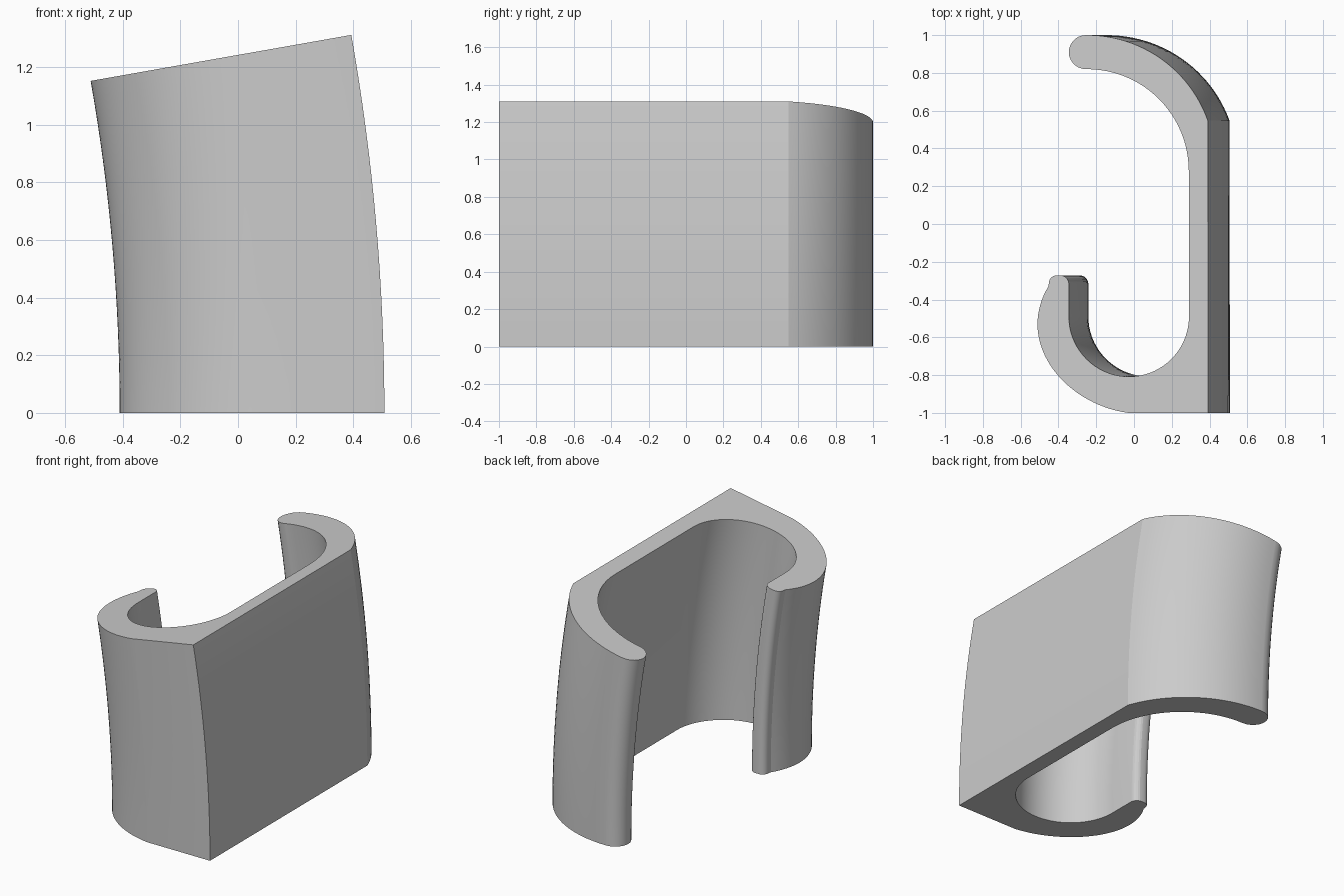
import bpy, bmesh
from math import cos, sin, radians
from mathutils import Vector

cube = bpy.data.objects.get("Cube")
if cube:
    bpy.data.objects.remove(cube, do_unlink=True)

SWEEP = radians(10)
PIVOT_X = -7.04   # axis of the shallow sweep, parallel to y


def arc(cx, cy, r, start, end, steps):
    """Points on a circular arc, angles in degrees."""
    angles = [radians(start + (end - start) * i / steps) for i in range(steps + 1)]
    return [(cx + r * cos(a), cy + r * sin(a)) for a in angles]


def bezier(a, b, c, d, steps):
    a, b, c, d = (Vector(p) for p in (a, b, c, d))
    pts = []
    for i in range(steps + 1):
        t = i / steps
        u = 1 - t
        pts.append(tuple(a * u**3 + b * 3 * u * u * t + c * 3 * u * t * t + d * t**3))
    return pts


# Clip outline: flat back, upper curl, inside, lower hook, outside of hook
outline = [(0.393, -1.0)]
outline += arc(-0.25, 0.32, 0.68, 19.5, 90, 24)
outline += arc(-0.255, 0.91, 0.09, 90, 270, 14)
outline += arc(-0.25, 0.28, 0.54, 90, 0, 24)
outline += arc(-0.027, -0.49, 0.318, 0, -180, 36)
outline += arc(-0.39, -0.317, 0.045, 0, 90, 6)
outline += arc(-0.41, -0.312, 0.04, 90, 170, 6)
outline += bezier((-0.453, -0.33), (-0.49, -0.39), (-0.511, -0.46), (-0.511, -0.53), 8)
outline += bezier((-0.511, -0.53), (-0.511, -0.76), (-0.29, -0.965), (-0.03, -1.0), 24)

# Sweep the outline around the pivot to make the solid
bm = bmesh.new()
verts = [bm.verts.new((PIVOT_X + (x - PIVOT_X) / cos(SWEEP), y, 0)) for x, y in outline]
bmesh.ops.remove_doubles(bm, verts=verts, dist=0.0005)
base = bm.faces.new([v for v in verts if v.is_valid])
bmesh.ops.spin(bm, geom=[base], cent=(PIVOT_X, 0, 0), axis=(0, -1, 0),
               angle=SWEEP, steps=16, use_duplicate=False)
# Close the bottom when the sweep leaves it open
open_edges = [e for e in bm.edges if e.is_boundary]
if open_edges:
    bmesh.ops.contextual_create(bm, geom=open_edges)
bmesh.ops.recalc_face_normals(bm, faces=bm.faces)

mesh = bpy.data.meshes.new("hooked_clip")
bm.to_mesh(mesh)
bm.free()
clip = bpy.data.objects.new("hooked_clip", mesh)
bpy.context.collection.objects.link(clip)

# Plain grey finish
grey = bpy.data.materials.new("light_grey")
grey.use_nodes = True
colour = (0.6, 0.6, 0.6, 1)
grey.diffuse_color = colour
grey.node_tree.nodes["Principled BSDF"].inputs["Base Color"].default_value = colour
mesh.materials.append(grey)

bpy.ops.object.select_all(action="DESELECT")
clip.select_set(True)
bpy.context.view_layer.objects.active = clip
bpy.ops.object.shade_smooth_by_angle(angle=radians(14))
